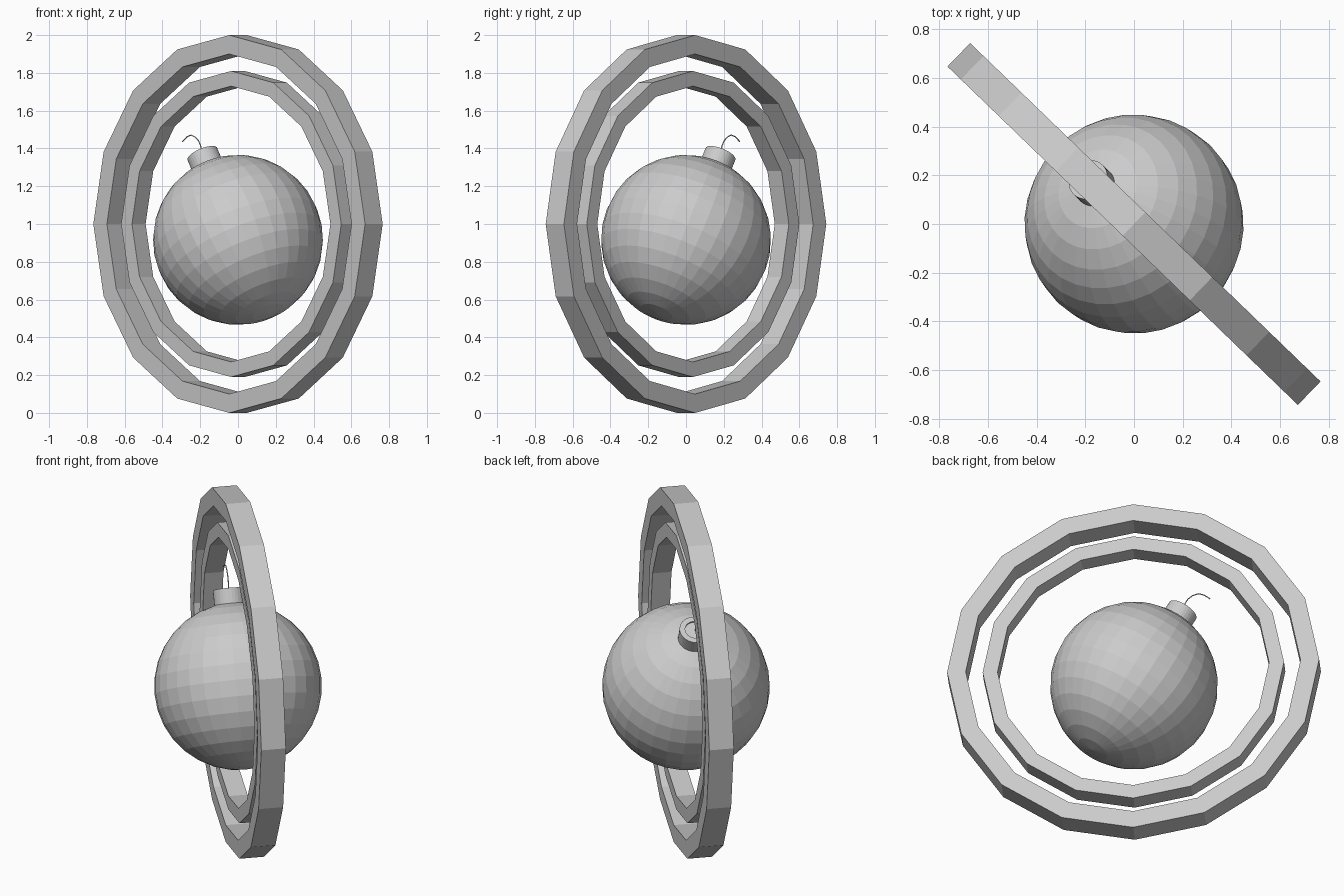
import bpy, bmesh, math
from mathutils import Matrix, Vector

if "Cube" in bpy.data.objects:
    bpy.data.objects.remove(bpy.data.objects["Cube"])

TURN = Matrix.Rotation(math.radians(136), 4, 'Z')    # shared plane of rings and tilt
TILT = Matrix.Rotation(math.radians(30), 4, 'Y')
CENTER = Matrix.Translation((0, 0, 0.916))
BALL_FRAME = CENTER @ TURN @ TILT

grey = bpy.data.materials.new("light_grey")
grey.diffuse_color = (0.6, 0.6, 0.6, 1)
grey.use_nodes = True
grey.node_tree.nodes["Principled BSDF"].inputs["Base Color"].default_value = grey.diffuse_color


def add_object(name, bm, matrix):
    bmesh.ops.recalc_face_normals(bm, faces=bm.faces)
    mesh = bpy.data.meshes.new(name)
    bm.to_mesh(mesh)
    bm.free()
    mesh.materials.append(grey)
    obj = bpy.data.objects.new(name, mesh)
    obj.matrix_world = matrix
    bpy.context.collection.objects.link(obj)
    return obj


def lathe(name, profile, sides, matrix, closed=False):
    """Spin (radius, height) points around local z; cap open ends."""
    bm = bmesh.new()
    loops = []
    for r, z in profile:
        loops.append([bm.verts.new((r * math.cos(2 * math.pi * i / sides),
                                    r * math.sin(2 * math.pi * i / sides), z))
                      for i in range(sides)])
    pairs = list(zip(loops, loops[1:]))
    if closed:
        pairs.append((loops[-1], loops[0]))
    else:
        bm.faces.new(loops[0])
        bm.faces.new(loops[-1])
    for a, b in pairs:
        for i in range(sides):
            j = (i + 1) % sides
            bm.faces.new((a[i], a[j], b[j], b[i]))
    return add_object(name, bm, matrix)


# Two upright sixteen-sided rings
UPRIGHT = Matrix.Translation((0, 0, 1)) @ TURN @ Matrix.Rotation(math.pi / 2, 4, 'X')
for name, outer, inner, half in (("outer_ring", 1.0, 0.9, 0.067),
                                 ("inner_ring", 0.81, 0.73, 0.052)):
    lathe(name, [(outer, -half), (outer, half), (inner, half), (inner, -half)],
          16, UPRIGHT, closed=True)

# Faceted ball
bm = bmesh.new()
bmesh.ops.create_uvsphere(bm, u_segments=32, v_segments=16, radius=0.45)
add_object("ball", bm, BALL_FRAME)

# Cap with a shallow round recess
lathe("cap", [(0.085, 0.41), (0.085, 0.525), (0.055, 0.525), (0.055, 0.515)],
      32, BALL_FRAME)

# Thin wire hook
curve = bpy.data.curves.new("hook", 'CURVE')
curve.dimensions = '3D'
curve.bevel_depth = 0.003
curve.bevel_resolution = 1
curve.use_fill_caps = True
points = [(0.263, 1.365), (0.273, 1.41), (0.29, 1.44), (0.315, 1.46),
          (0.345, 1.471), (0.375, 1.462), (0.41, 1.436)]
spline = curve.splines.new('POLY')
spline.points.add(len(points) - 1)
for p, (s, z) in zip(spline.points, points):
    p.co = (s, 0, z, 1)
curve.materials.append(grey)
hook = bpy.data.objects.new("hook", curve)
hook.matrix_world = TURN
bpy.context.collection.objects.link(hook)
